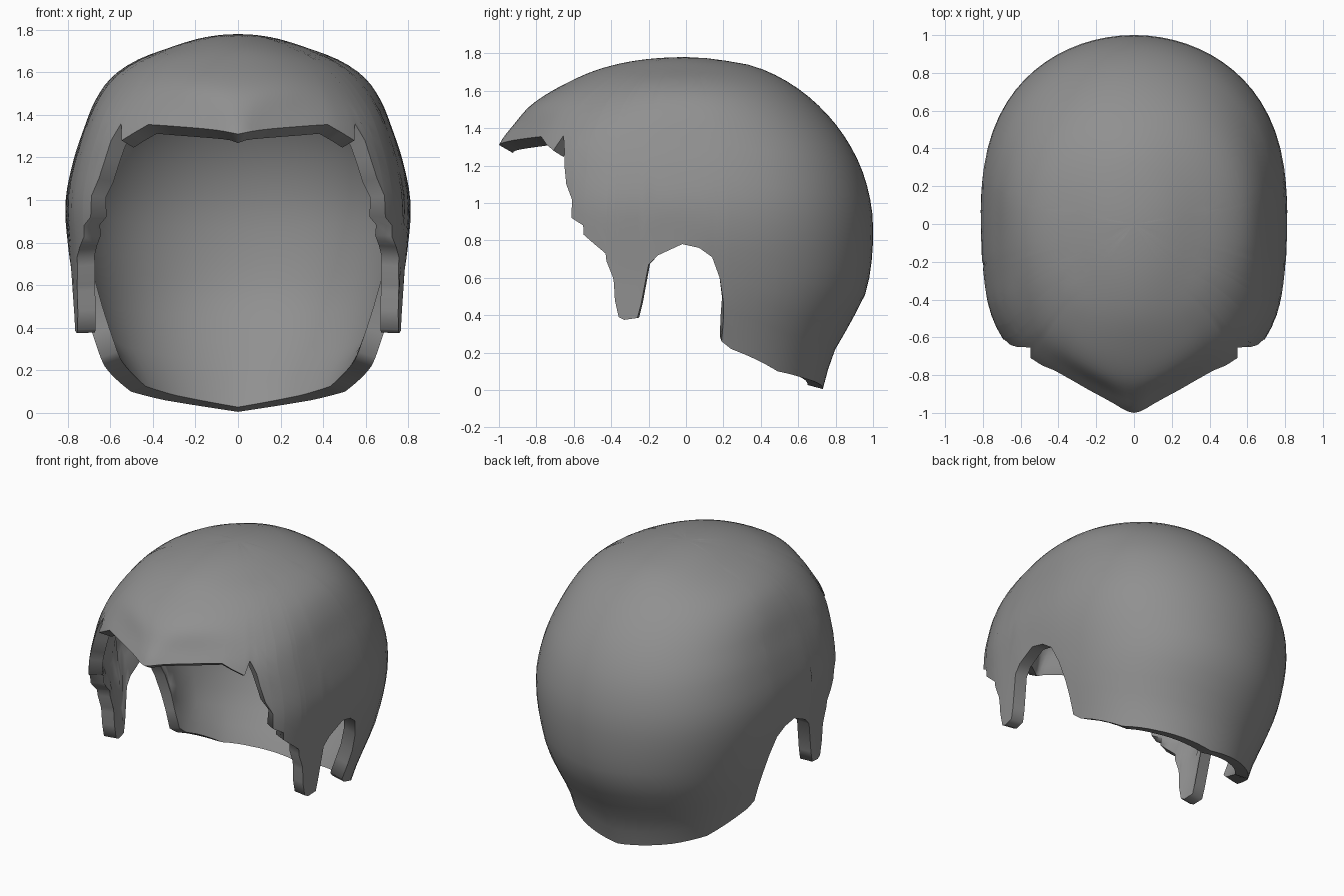
import bpy, bmesh, math
from mathutils import kdtree

if "Cube" in bpy.data.objects:
    bpy.data.objects.remove(bpy.data.objects["Cube"])

TOP = 1.78
# (height, extent) profiles of the shell: front reach, back reach, half widths
FRONT = [(1.78, 0), (1.77, .2), (1.72, .45), (1.65, .62), (1.53, .82), (1.42, .92),
         (1.31, 1.0), (1.2, 1.02), (1.0, 1.04), (.9, 1.05), (.6, 1.06), (.3, 1.06)]
BACK = [(1.78, 0), (1.765, .18), (1.74, .33), (1.65, .54), (1.5, .73), (1.32, .87),
        (1.12, .96), (.88, 1.0), (.55, .97), (.36, .88), (.2, .79), (0, .73)]
WIDTH = [(1.78, 0), (1.765, .155), (1.72, .31), (1.66, .47), (1.58, .59), (1.47, .67),
         (1.32, .73), (1.2, .77), (1.0, .81), (.8, .80)]
W_FRONT = WIDTH + [(.6, .785), (.3, .775)]
W_BACK = WIDTH + [(.55, .745), (.4, .70), (.3, .665), (.2, .635), (0, .58)]
# plan outline of the pointed front: angle -> share of the half width
PLAN = [(0, 0), (.30, .16), (.535, .42), (.66, .60), (.87, .80), (1.10, .935),
        (1.37, .99), (math.pi / 2, 1)]

# lower rim seen from the side (y, z): fringe, tooth, sideburn, ear arch, nape
RIM = [(-1, 1.31), (-.775, 1.355), (-.71, 1.28), (-.655, 1.36), (-.65, 1.28), (-.65, 1.2),
       (-.64, 1.1), (-.61, 1.02), (-.615, .92), (-.55, .88), (-.55, .83), (-.43, .73),
       (-.44, .69), (-.39, .6), (-.40, .57), (-.40, .48), (-.36, .39), (-.33, .375),
       (-.26, .385), (-.24, .46), (-.2, .67), (-.15, .72), (-.02, .78), (.07, .76),
       (.14, .71), (.18, .6), (.2, .47), (.2, .37), (.19, .26), (.24, .22),
       (.49, .10), (.64, .06), (.73, .005)]
P_BACK = .75


def hermite(xs, ys, q):
    n = len(xs)
    q = min(max(q, xs[0]), xs[-1])
    i = 0
    while i < n - 2 and q > xs[i + 1]:
        i += 1

    def slope(k):
        a, b = max(k - 1, 0), min(k + 1, n - 1)
        return (ys[b] - ys[a]) / (xs[b] - xs[a])
    h = xs[i + 1] - xs[i]
    s = (q - xs[i]) / h
    return (ys[i] * (2*s**3 - 3*s*s + 1) + ys[i+1] * (3*s*s - 2*s**3)
            + h * slope(i) * (s**3 - 2*s*s + s) + h * slope(i+1) * (s**3 - s*s))


def sample(table, z):
    """Smooth interpolation in sqrt(depth below the crown)."""
    return hermite([math.sqrt(TOP - a) for a, _ in table], [b for _, b in table],
                   math.sqrt(max(TOP - z, 0)))


def ease(k):
    k = min(max(k, 0), 1)
    return k * k * (3 - 2 * k)


def point(t, z):
    c = math.cos(t)
    if c > 0:
        # rounded near the crown, pointed towards the fringe
        k = ease((1.6 - z) / .25)
        f = hermite([a for a, _ in PLAN], [b for _, b in PLAN], t)
        f = k * f + (1 - k) * math.sin(t)
        return (sample(W_FRONT, z) * f, -sample(FRONT, z) * c, z)
    p = 1 + (P_BACK - 1) * min((TOP - z) / .5, 1)
    return (sample(W_BACK, z) * math.sin(t), sample(BACK, z) * (-c) ** p, z)


def angle(y, z):
    if y < 0:
        return math.acos(min(1, -y / sample(FRONT, z)))
    return math.pi - math.acos(min(1, y / sample(BACK, z)) ** (1 / P_BACK))


# rim as (angle, height), kept in order and subdivided
keys = []
for y, z in RIM:
    t = angle(y, z)
    if keys:
        t = max(t, keys[-1][0] + .005)
    keys.append((t, z))
keys[0] = (0, RIM[0][1])
keys[-1] = (math.pi, RIM[-1][1])
cols = [keys[0]]
for (t0, z0), (t1, z1) in zip(keys, keys[1:]):
    n = max(1, math.ceil((t1 - t0) / .1))
    cols += [(t0 + (t1 - t0) * k / n, z0 + (z1 - z0) * k / n) for k in range(1, n + 1)]
ring = [(t, z, 1) for t, z in cols] + [(t, z, -1) for t, z in cols[-2:0:-1]]

# shell surface: columns run from the crown to the rim
ROWS = 28
bm = bmesh.new()
crown = bm.verts.new((0, 0, TOP))
grid = []
for t, zb, side in ring:
    col = []
    for r in range(1, ROWS + 1):
        q = math.sqrt(TOP - zb) * (r / ROWS) ** .85
        x, y, z = point(t, TOP - q * q)
        col.append(bm.verts.new((0 if t in (0, math.pi) else side * x, y, z)))
    grid.append(col)
for i, a in enumerate(grid):
    b = grid[(i + 1) % len(grid)]
    bm.faces.new((crown, a[0], b[0]))
    for r in range(ROWS - 1):
        bm.faces.new((a[r], a[r + 1], b[r + 1], b[r]))
bmesh.ops.recalc_face_normals(bm, faces=bm.faces)
if sum(f.normal.z for f in bm.faces if f.calc_center_median().z > 1.5) < 0:
    bmesh.ops.reverse_faces(bm, faces=bm.faces)
rim_points = [col[-1].co.copy() for col in grid]
mesh = bpy.data.meshes.new("hair_shell")
bm.to_mesh(mesh)
bm.free()
hair = bpy.data.objects.new("hair_shell", mesh)
bpy.context.collection.objects.link(hair)

grey = bpy.data.materials.new("plain grey")
grey.diffuse_color = (.28, .28, .28, 1)
grey.use_nodes = True
grey.node_tree.nodes["Principled BSDF"].inputs["Base Color"].default_value = grey.diffuse_color
mesh.materials.append(grey)

# the wall is thick along the rim and thin towards the crown
tree = kdtree.KDTree(len(rim_points))
for i, co in enumerate(rim_points):
    tree.insert(co, i)
tree.balance()
wall = hair.vertex_groups.new(name="wall")
for v in mesh.vertices:
    wall.add([v.index], 1 - .7 * ease(tree.find(v.co)[2] / .22), 'REPLACE')
solid = hair.modifiers.new("thickness", 'SOLIDIFY')
solid.thickness = .085
solid.offset = -1
solid.vertex_group = "wall"
bpy.context.view_layer.objects.active = hair
hair.select_set(True)
bpy.ops.object.modifier_apply(modifier=solid.name)
bpy.ops.object.shade_smooth_by_angle(angle=math.radians(70))
